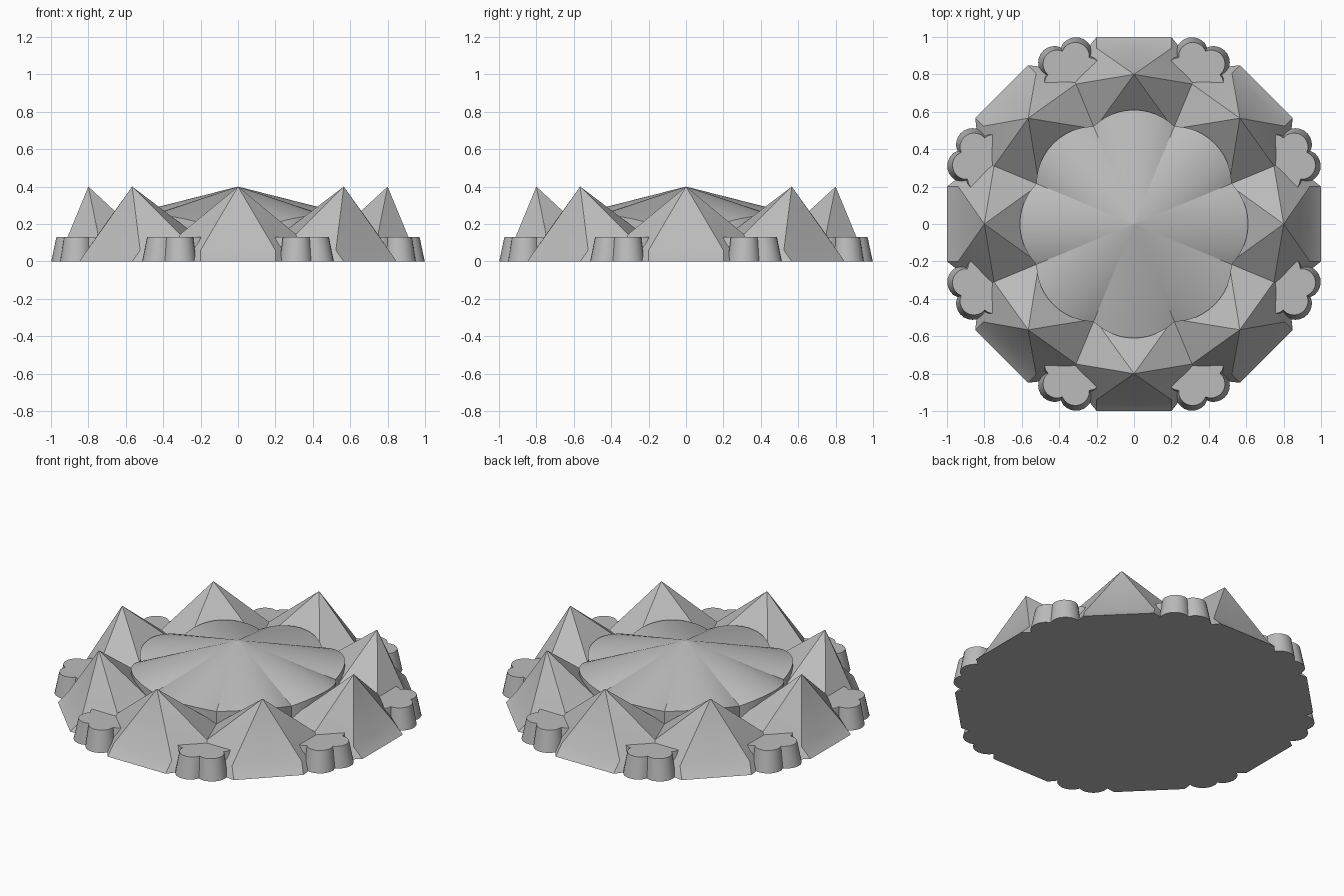
import bpy, bmesh
from math import sin, cos, pi, sqrt
from mathutils import Matrix, Vector

cube = bpy.data.objects.get("Cube")
if cube:
    bpy.data.objects.remove(cube)

grey = bpy.data.materials.new("plain grey")
grey.use_nodes = True
grey.diffuse_color = (0.5, 0.5, 0.5, 1)
grey.node_tree.nodes["Principled BSDF"].inputs["Base Color"].default_value = (0.5, 0.5, 0.5, 1)

N = 8
STEP = 2 * pi / N


def finish(bm, name, angle):
    """Turn a bmesh into a smooth-shaded grey object."""
    bmesh.ops.remove_doubles(bm, verts=bm.verts, dist=0.0005)
    bmesh.ops.recalc_face_normals(bm, faces=bm.faces)
    mesh = bpy.data.meshes.new(name)
    bm.to_mesh(mesh)
    bm.free()
    mesh.materials.append(grey)
    obj = bpy.data.objects.new(name, mesh)
    bpy.context.collection.objects.link(obj)
    bpy.ops.object.select_all(action='DESELECT')
    obj.select_set(True)
    bpy.context.view_layer.objects.active = obj
    bpy.ops.object.shade_smooth_by_angle(angle=angle)
    return obj


def polar(r, a, z):
    """Point at radius r, angle a measured from +y towards +x."""
    return Vector((r * sin(a), r * cos(a), z))


# Crown of eight peaks: half a peak is described, mirrored and turned
apex = Vector((0, 0.8, 0.4))
foot = Vector((0.2, 0.94, 0.06))
edge = Vector((0.2, 1.0, 0))
corner = Vector((0.24, 0.95, 0))
valley = polar(0.81, STEP / 2, 0.145)
hidden = polar(0.9, STEP / 2, 0)
inner = polar(0.55, STEP / 2, 0.13)
foot_mid, edge_mid, inner_mid = (Vector((0, p.y, p.z)) for p in (foot, edge, inner))
centre_top, centre_base = Vector((0, 0, 0.13)), Vector((0, 0, 0))
half_peak = [
    (apex, foot_mid, foot), (foot_mid, edge_mid, edge, foot),
    (foot, edge, corner), (foot, corner, hidden, valley),
    (apex, foot, valley), (apex, valley, inner), (apex, inner, inner_mid),
    (inner_mid, inner, centre_top),
    (centre_base, edge_mid, edge, corner, hidden),
]
bm = bmesh.new()
for k in range(N):
    for side in (1, -1):
        place = Matrix.Rotation(k * STEP, 4, 'Z') @ Matrix.Diagonal((side, 1, 1, 1))
        for face in half_peak:
            bm.faces.new([bm.verts.new(place @ p) for p in face])
finish(bm, "crown_of_peaks", pi / 6)

# Shallow scalloped cone in the middle
SEG = 12
ARC_C, ARC_R = 0.30, 0.31
bm = bmesh.new()
rim = []
for k in range(N):
    for j in range(SEG):
        t = (j / SEG - 0.5) * STEP
        r = ARC_C * cos(t) + sqrt(ARC_R ** 2 - (ARC_C * sin(t)) ** 2)
        groove = abs(t) / (STEP / 2)
        rim.append(polar(r, k * STEP + t, 0.245 - 0.035 * groove ** 2))
tip = bm.verts.new((0, 0, 0.4))
top = [bm.verts.new(p) for p in rim]
low = [bm.verts.new((p.x, p.y, 0.11)) for p in rim]
for i in range(len(rim)):
    j = (i + 1) % len(rim)
    bm.faces.new((tip, top[i], top[j]))
    bm.faces.new((top[i], low[i], low[j], top[j]))
bm.faces.new(low)
finish(bm, "scalloped_cone", pi / 6)

# Five-lobed flowers standing between the peaks
LOBES, PER = 5, 10
for k in range(N):
    axis = (k + 0.5) * STEP
    centre = polar(0.875, axis, 0)
    bm = bmesh.new()
    loops = []
    for grow, z in ((1.17, 0), (1, 0.13)):
        loop = []
        for i in range(LOBES * PER):
            a = 2 * pi * i / (LOBES * PER)
            r = 0.125 + 0.04 * abs(sin(a * LOBES / 2)) ** 0.8
            loop.append(bm.verts.new(centre + polar(r * grow, axis + a, z)))
        loops.append(loop)
        bm.faces.new(loop)
    base, cap = loops
    for i in range(len(base)):
        j = (i + 1) % len(base)
        bm.faces.new((base[i], base[j], cap[j], cap[i]))
    finish(bm, f"flower_{k + 1}", pi / 6)
